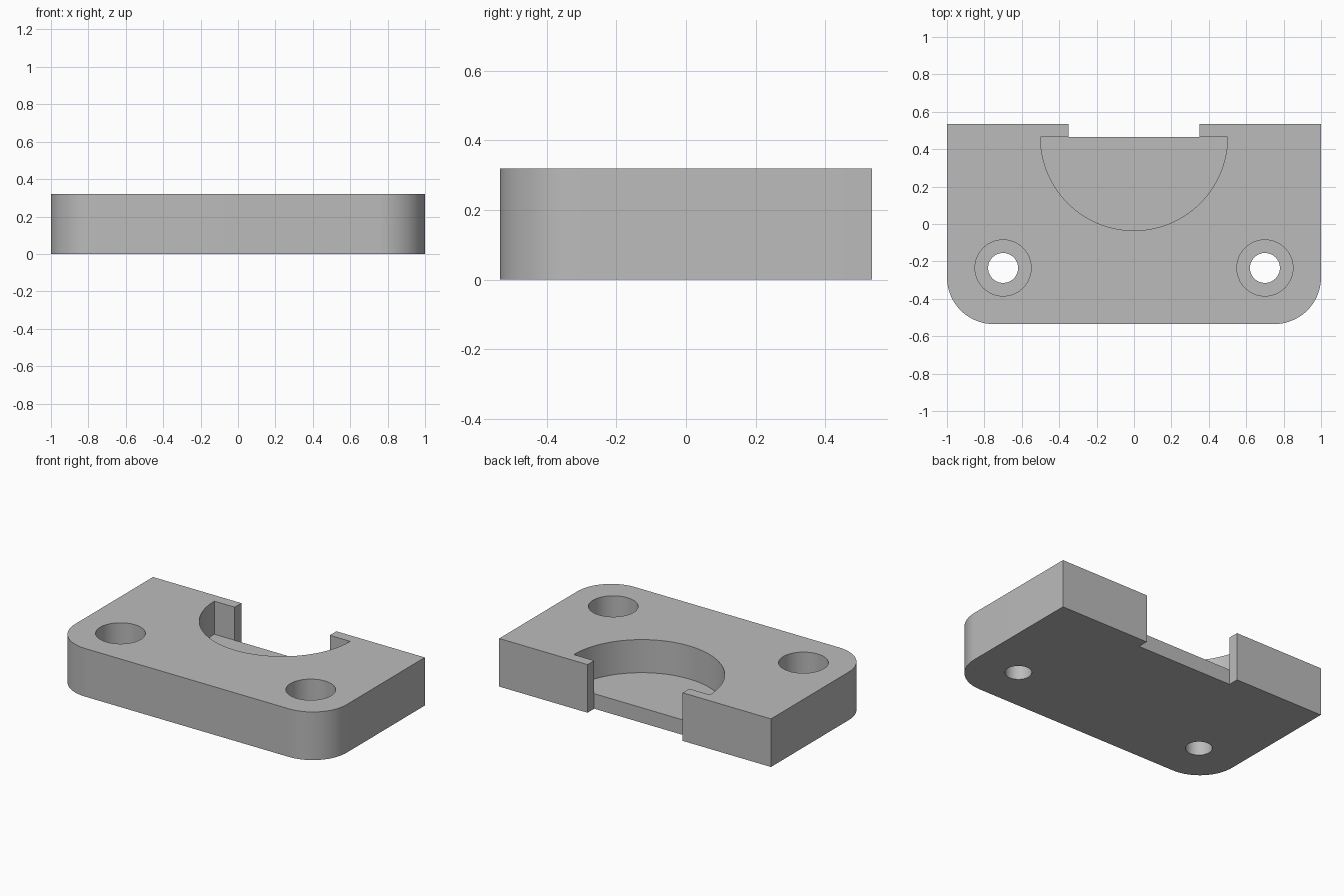
import bpy
import bmesh
from math import cos, sin, pi, radians

if "Cube" in bpy.data.objects:
    bpy.data.objects.remove(bpy.data.objects["Cube"], do_unlink=True)

HALF_X, HALF_Y, HEIGHT = 1.0, 0.535, 0.32
CORNER = 0.25        # rounded front corners
LIP_Y = 0.465        # inner face of the rear lips
FLOOR = 0.10         # pocket floor
SEAT = 0.13          # floor of the counterbores
OVER = 0.1           # cutter overshoot


def arc(cx, cy, r, start, end, steps):
    """Points along an arc, both ends included."""
    angles = [start + (end - start) * i / steps for i in range(steps + 1)]
    return [(cx + r * cos(a), cy + r * sin(a)) for a in angles]


def prism(name, outline, z0, z1):
    """Extrude a closed outline from z0 to z1."""
    bm = bmesh.new()
    base = bm.faces.new([bm.verts.new((x, y, z0)) for x, y in outline])
    top = bmesh.ops.extrude_face_region(bm, geom=[base])["geom"]
    verts = [v for v in top if isinstance(v, bmesh.types.BMVert)]
    bmesh.ops.translate(bm, verts=verts, vec=(0, 0, z1 - z0))
    bmesh.ops.recalc_face_normals(bm, faces=bm.faces[:])
    mesh = bpy.data.meshes.new(name)
    bm.to_mesh(mesh)
    bm.free()
    obj = bpy.data.objects.new(name, mesh)
    bpy.context.collection.objects.link(obj)
    return obj


def select_only(obj):
    bpy.ops.object.select_all(action="DESELECT")
    obj.select_set(True)
    bpy.context.view_layer.objects.active = obj


def cut(target, cutter):
    """Subtract the cutter, then discard it."""
    cutter.hide_render = True
    mod = target.modifiers.new("cut", "BOOLEAN")
    mod.operation, mod.solver, mod.object = "DIFFERENCE", "EXACT", cutter
    select_only(target)
    bpy.ops.object.modifier_apply(modifier=mod.name)
    bpy.data.objects.remove(cutter, do_unlink=True)


# Plate with two rounded front corners
cx, cy = HALF_X - CORNER, CORNER - HALF_Y
outline = [(HALF_X, HALF_Y), (-HALF_X, HALF_Y)]
outline += arc(-cx, cy, CORNER, pi, 1.5 * pi, 20)
outline += arc(cx, cy, CORNER, 1.5 * pi, 2 * pi, 20)
plate = prism("mounting_plate", outline, 0, HEIGHT)

# Half-round pocket behind the lips
pocket = arc(0, LIP_Y, 0.5, pi, 2 * pi, 64)
cut(plate, prism("pocket_cutter", pocket, FLOOR, HEIGHT + OVER))

# Rear notch between the lips, cut right through
notch = [(-0.35, LIP_Y), (0.35, LIP_Y),
         (0.35, HALF_Y + OVER), (-0.35, HALF_Y + OVER)]
cut(plate, prism("notch_cutter", notch, -OVER, HEIGHT + OVER))

# Counterbored screw holes
for side in (-1, 1):
    for radius, bottom in ((0.15, SEAT), (0.08, -OVER)):
        ring = arc(side * 0.7, -0.235, radius, 0, 2 * pi, 64)[:-1]
        cut(plate, prism("hole_cutter", ring, bottom, HEIGHT + OVER))

# Single grey finish
grey = bpy.data.materials.new("plain grey")
grey.use_nodes = True
colour = (0.5, 0.5, 0.5, 1)
grey.diffuse_color = colour
grey.node_tree.nodes["Principled BSDF"].inputs["Base Color"].default_value = colour
plate.data.materials.clear()
plate.data.materials.append(grey)

select_only(plate)
bpy.ops.object.shade_smooth_by_angle(angle=radians(30))
